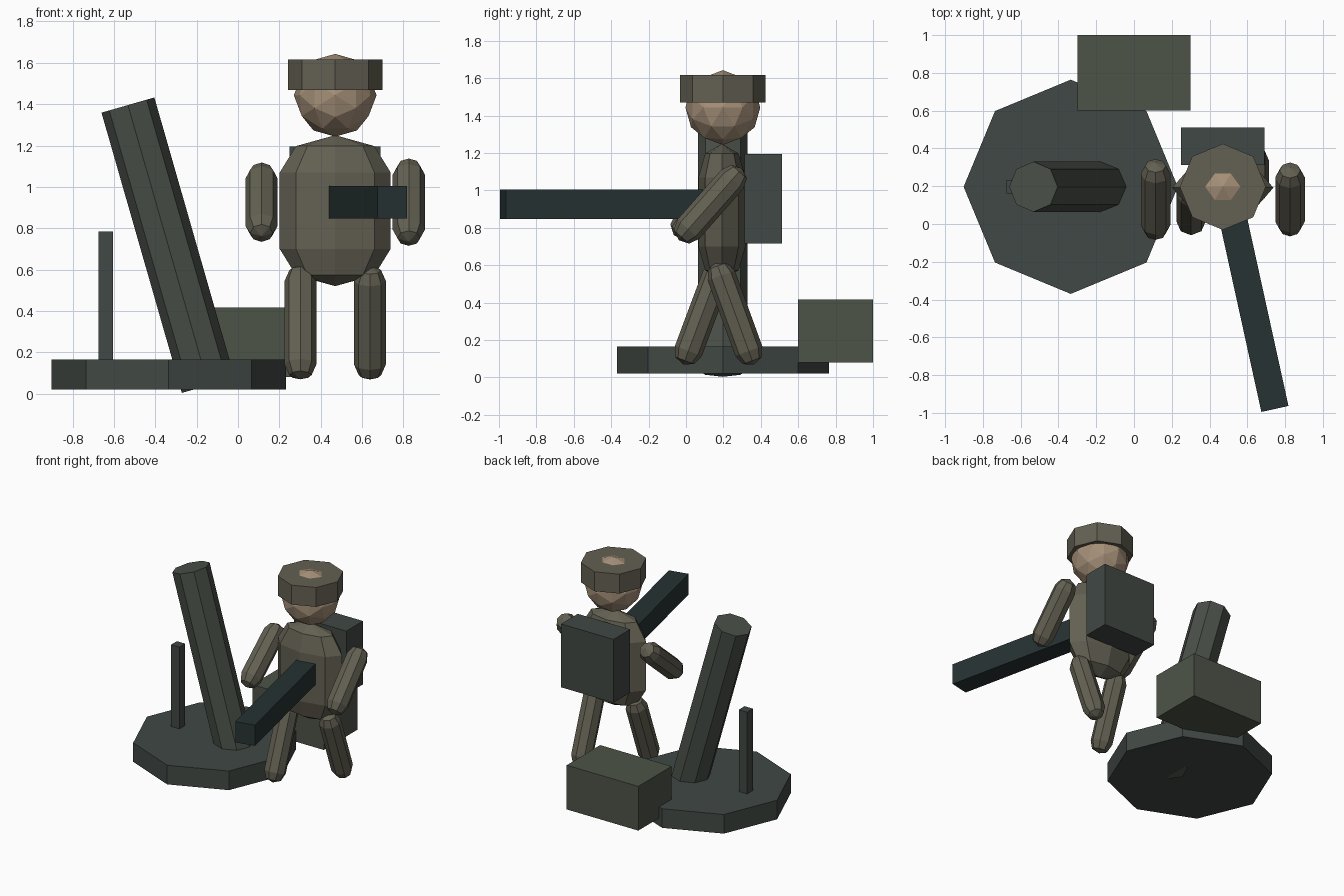
import bpy, bmesh
from math import sin, cos, pi, radians
from mathutils import Matrix, Vector

if "Cube" in bpy.data.objects:
    bpy.data.objects.remove(bpy.data.objects["Cube"])


def material(name, rgb):
    m = bpy.data.materials.new(name)
    m.diffuse_color = (*rgb, 1)
    m.use_nodes = True
    m.node_tree.nodes["Principled BSDF"].inputs["Base Color"].default_value = m.diffuse_color
    return m


STEEL = material("steel", (0.052, 0.065, 0.058))
TUBE = material("tube_green", (0.066, 0.078, 0.064))
CRATE = material("crate_green", (0.075, 0.088, 0.064))
GUN = material("gunmetal", (0.02, 0.032, 0.032))
CLOTH = material("cloth", (0.125, 0.118, 0.085))
SKIN = material("skin", (0.38, 0.28, 0.19))


def finish(name, bm, mat, loc, rot=(0, 0, 0)):
    bmesh.ops.recalc_face_normals(bm, faces=bm.faces)
    me = bpy.data.meshes.new(name)
    bm.to_mesh(me)
    bm.free()
    me.materials.append(mat)
    ob = bpy.data.objects.new(name, me)
    ob.location, ob.rotation_euler = loc, rot
    bpy.context.collection.objects.link(ob)
    return ob


def box(name, mat, loc, size, rot=(0, 0, 0)):
    bm = bmesh.new()
    bmesh.ops.create_cube(bm, size=1)
    bmesh.ops.scale(bm, vec=size, verts=bm.verts)
    return finish(name, bm, mat, loc, rot)


def lathe(name, mat, loc, profile, scale=(1, 1, 1), rot=(0, 0, 0)):
    """Eight-sided solid from (radius, z) points, vertices on the axes."""
    bm = bmesh.new()
    verts = [bm.verts.new((r, 0, z)) for r, z in profile]
    edges = [bm.edges.new(p) for p in zip(verts, verts[1:])]
    bmesh.ops.spin(bm, geom=verts + edges, cent=(0, 0, 0), axis=(0, 0, 1),
                   angle=2 * pi, steps=8, use_duplicate=False)
    bmesh.ops.remove_doubles(bm, verts=bm.verts, dist=1e-4)
    bmesh.ops.scale(bm, vec=scale, verts=bm.verts)
    return finish(name, bm, mat, loc, rot)


def cylinder(name, mat, loc, r, h, rot=(0, 0, 0)):
    return lathe(name, mat, loc, [(0, -h / 2), (r, -h / 2), (r, h / 2), (0, h / 2)], rot=rot)


def capsule(name, mat, loc, r, core, scale=(1, 1, 1), rot=(0, 0, 0)):
    """core = straight length between the two cap centres."""
    arc = [(r * cos(a * pi / 4), r * sin(a * pi / 4) + core / 2) for a in range(3)]
    profile = [(x, -z) for x, z in reversed(arc)] + arc
    return lathe(name, mat, loc, profile, scale, rot)


Y = 0.197   # shared depth line of mortar and soldier
X = 0.47    # soldier centre

# Mortar: base plate, leaning tube, sight post
cylinder("base_plate", STEEL, (-0.335, Y, 0.093), 0.567, 0.145)
cylinder("mortar_tube", TUBE, (-0.338, Y, 0.718), 0.133, 1.41, (0, radians(-16), 0))
box("sight_post", STEEL, (-0.64, Y, 0.44), (0.07, 0.07, 0.69))

# Ammunition crate
box("ammo_crate", CRATE, (0, 0.8, 0.248), (0.6, 0.4, 0.335))

# Soldier: torso, head, helmet, backpack
capsule("torso", CLOTH, (X, Y - 0.005, 0.885), 0.18, 0.37, (1.49, 0.7, 1))
bm = bmesh.new()
bmesh.ops.create_icosphere(bm, subdivisions=2, radius=0.2,
                           matrix=Matrix.Rotation(radians(-31.717), 4, 'Y'))
finish("head", bm, SKIN, (X, Y, 1.443))
cylinder("helmet", CLOTH, (X, Y, 1.543), 0.228, 0.147)
box("backpack", STEEL, (X, 0.412, 0.956), (0.44, 0.2, 0.48))

# Limbs: side, arm tilt, leg centre y, leg tilt
for side, s, arm_tilt, leg_y, leg_tilt in (("right", -1, -50, 0.088, -20.5),
                                           ("left", 1, -41.5, 0.262, 20)):
    capsule(side + "_arm", CLOTH, (X + s * 0.356, 0.13, 0.926), 0.078, 0.355,
            rot=(radians(arm_tilt), 0, 0))
    capsule(side + "_leg", CLOTH, (X + s * 0.168, leg_y, 0.343), 0.077, 0.43,
            rot=(radians(leg_tilt), 0, 0))

# Rifle held forward
box("rifle", GUN, (0.628, -0.442, 0.926), (0.147, 1.1, 0.157), (0, 0, radians(12.4)))
